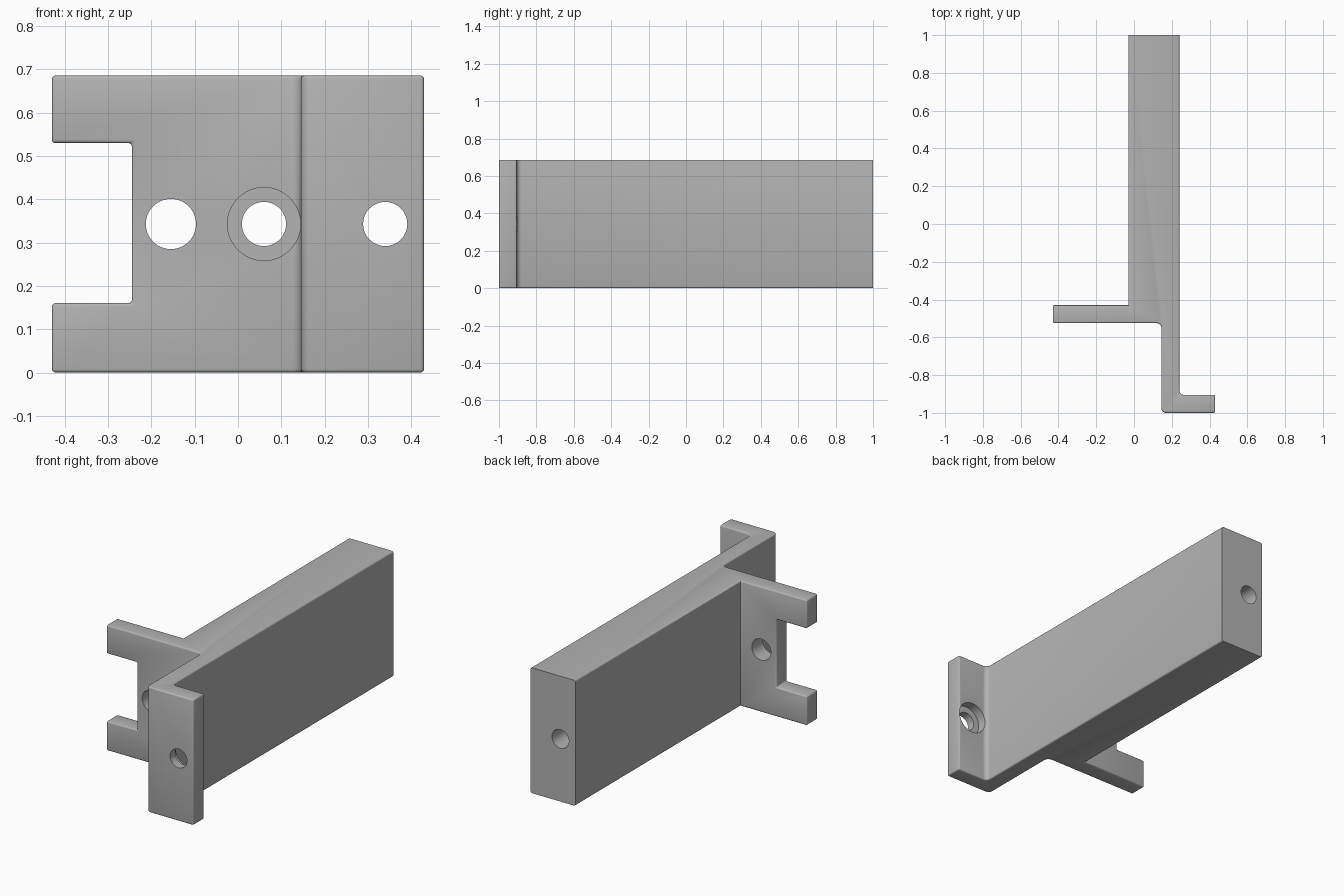
import bpy, bmesh, math
from mathutils import Matrix

default = bpy.data.objects.get("Cube")
if default:
    bpy.data.objects.remove(default)

H = 0.686
MID = H / 2

grey = bpy.data.materials.new("plain grey")
grey.use_nodes = True
colour = (0.45, 0.45, 0.45, 1)
grey.diffuse_color = colour
grey.node_tree.nodes["Principled BSDF"].inputs["Base Color"].default_value = colour


def add_object(name, bm, helper=False):
    bmesh.ops.recalc_face_normals(bm, faces=bm.faces)
    mesh = bpy.data.meshes.new(name)
    bm.to_mesh(mesh)
    bm.free()
    mesh.materials.append(grey)
    obj = bpy.data.objects.new(name, mesh)
    bpy.context.collection.objects.link(obj)
    if helper:
        obj.hide_render = True
        obj.display_type = 'WIRE'
    return obj


def cut(target, cutter):
    mod = target.modifiers.new("cut", 'BOOLEAN')
    mod.operation = 'DIFFERENCE'
    mod.solver = 'EXACT'
    mod.object = cutter
    bpy.context.view_layer.objects.active = target
    bpy.ops.object.modifier_apply(modifier=mod.name)
    bpy.data.objects.remove(cutter)


def hole(target, x, radius, y0, y1):
    bm = bmesh.new()
    place = Matrix.Translation((x, (y0 + y1) / 2, MID)) @ Matrix.Rotation(math.pi / 2, 4, 'X')
    bmesh.ops.create_cone(bm, cap_ends=True, segments=48, radius1=radius,
                          radius2=radius, depth=y1 - y0, matrix=place)
    cut(target, add_object("hole_cutter", bm, True))


# Plan outline: long block, side plate, front web and foot
outline = [(-0.03, 1), (-0.03, -0.43), (-0.43, -0.43), (-0.43, -0.525),
           (0.145, -0.525), (0.145, -1), (0.43, -1), (0.43, -0.905),
           (0.24, -0.905), (0.24, 1)]
bm = bmesh.new()
base = bm.faces.new([bm.verts.new((x, y, 0)) for x, y in outline])
top = bmesh.ops.extrude_face_region(bm, geom=[base])["geom"]
bmesh.ops.translate(bm, vec=(0, 0, H), verts=[v for v in top if isinstance(v, bmesh.types.BMVert)])


# Larger rounds on the web corners
def upright_at(edge, corners):
    a, b = edge.verts
    return abs(a.co.z - b.co.z) > 0.1 and any(
        math.hypot(a.co.x - x, a.co.y - y) < 0.001 for x, y in corners)


rounds = [outline[4], outline[5], outline[8]]
bmesh.ops.bevel(bm, geom=[e for e in bm.edges if upright_at(e, rounds)],
                offset=0.025, segments=5, profile=0.5, affect='EDGES')
bracket = add_object("mounting_bracket", bm)

# Open notch leaving two prongs on the side plate
bm = bmesh.new()
bmesh.ops.create_cube(bm, size=1, matrix=Matrix.Translation((-0.445, -0.48, MID + 0.002))
                      @ Matrix.Diagonal((0.4, 0.3, 0.37, 1)))
cut(bracket, add_object("notch_cutter", bm, True))

# Fine rounded edges, with the rear end left crisp
bm = bmesh.new()
bm.from_mesh(bracket.data)
fine = [e for e in bm.edges
        if e.calc_face_angle(0) > math.radians(30)
        and not all(v.co.y > 0.99 for v in e.verts)
        and not upright_at(e, [outline[0], outline[1], outline[9]])]
bmesh.ops.bevel(bm, geom=fine, offset=0.008, segments=3, profile=0.5,
                affect='EDGES', clamp_overlap=True)
bm.to_mesh(bracket.data)
bm.free()

# Plate hole, long bore and foot hole, the last two counterbored
hole(bracket, -0.155, 0.058, -0.7, -0.3)
hole(bracket, 0.06, 0.051, -0.7, 1.1)
hole(bracket, 0.06, 0.0845, -0.65, -0.475)
hole(bracket, 0.34, 0.051, -1.1, -0.8)
hole(bracket, 0.34, 0.086, -0.955, -0.8)

bpy.ops.object.select_all(action='DESELECT')
bracket.select_set(True)
bpy.context.view_layer.objects.active = bracket
bpy.ops.object.shade_smooth_by_angle(angle=math.radians(32))
